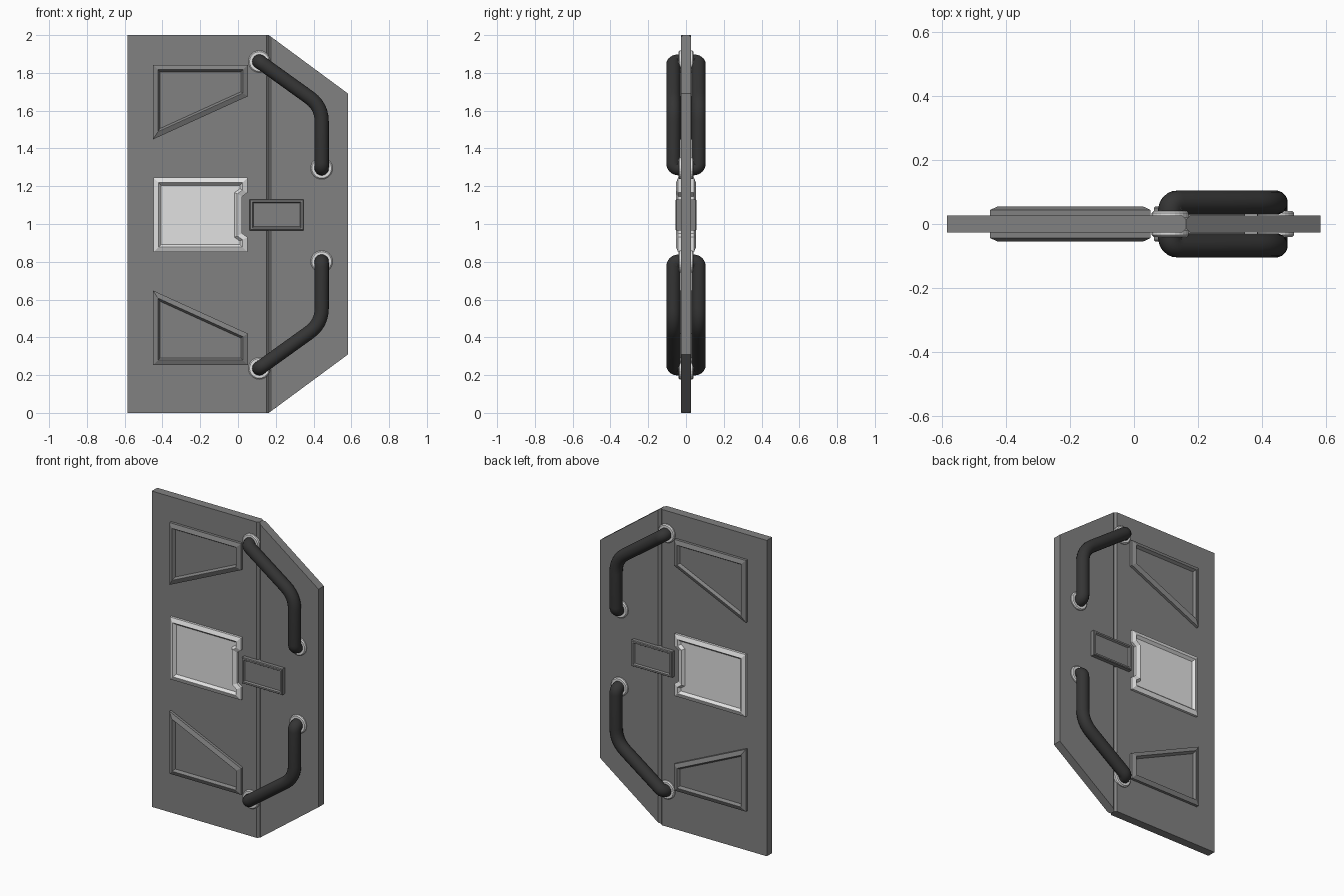
import bpy, bmesh, math
from mathutils import Vector

cube = bpy.data.objects.get("Cube")
if cube:
    bpy.data.objects.remove(cube)

MID = 1.048  # height about which the fittings are mirrored


def material(name, value, rough=0.6):
    m = bpy.data.materials.new(name)
    m.use_nodes = True
    col = (value, value, value, 1)
    m.diffuse_color = col
    bsdf = m.node_tree.nodes["Principled BSDF"]
    bsdf.inputs["Base Color"].default_value = col
    bsdf.inputs["Roughness"].default_value = rough
    return m


GREY = material("body grey", 0.22)
DARK = material("handle black", 0.035)
LIGHT = material("trim white", 0.75)
PANE = material("pane light grey", 0.58)


def add_object(name, mesh, mats, z=0.0, mirror=None):
    ob = bpy.data.objects.new(name, mesh)
    bpy.context.collection.objects.link(ob)
    ob.location.z = z
    mesh.materials.clear()
    for m in mats:
        mesh.materials.append(m)
    if mirror:
        mod = ob.modifiers.new("Mirror", "MIRROR")
        mod.use_axis = mirror
        mod.use_clip = False
        mod.use_mirror_merge = False
    return ob


def inset(poly, d):
    """Move every edge of a clockwise (x, z) outline inwards by d."""
    out = []
    for i, p in enumerate(poly):
        p = Vector(p)
        a = (p - Vector(poly[i - 1])).normalized()
        b = (Vector(poly[(i + 1) % len(poly)]) - p).normalized()
        na, nb = Vector((a.y, -a.x)), Vector((b.y, -b.x))
        out.append(p + (na + nb) * (d / (1 + na.dot(nb))))
    return out


def loft(name, levels, mats, ring_mats=None, cap_mat=0, **kw):
    """Join matching outlines, each given as (outline, y), and cap both ends."""
    bm = bmesh.new()
    rings = [[bm.verts.new((p[0], y, p[1])) for p in poly] for poly, y in levels]
    n = len(rings[0])
    for k in range(len(rings) - 1):
        for i in range(n):
            j = (i + 1) % n
            f = bm.faces.new((rings[k][i], rings[k][j], rings[k + 1][j], rings[k + 1][i]))
            f.material_index = ring_mats[k] if ring_mats else 0
    bm.faces.new(rings[0])
    bm.faces.new(rings[-1]).material_index = cap_mat
    bmesh.ops.recalc_face_normals(bm, faces=bm.faces)
    mesh = bpy.data.meshes.new(name)
    bm.to_mesh(mesh)
    bm.free()
    return add_object(name, mesh, mats, **kw)


def framed(name, outline, steps, mats, **kw):
    """Raised frame around a sunken centre; steps are (inset, height)."""
    levels = [(inset(outline, d), -h) for d, h in steps]
    return loft(name, levels, mats, **kw)


# Two door leaves with a V groove between them
T, SEAM, V = 0.027, 0.163, 0.013


def left_leaf(x):
    return [(-0.585, 2), (x, 2), (x, 0), (-0.585, 0)]


def right_leaf(x):
    drop = (x - SEAM) * 0.74
    return [(x, 2 - drop), (0.583, 1.69), (0.583, 0.31), (x, drop)]


for name, leaf, s in (("left_leaf", right_leaf, 1), ("right_leaf", left_leaf, -1)):
    loft(name, [(leaf(SEAM + s * V), -T), (leaf(SEAM), -T + V),
                (leaf(SEAM), T - V), (leaf(SEAM + s * V), T)], [GREY])

# Sloped recessed panels, above and below, on both faces
FRAME = ((0, 0.02), (0, 0.044), (0.024, 0.055), (0.026, 0.055), (0.037, 0.038))
framed("sloped_panels", [(-0.45, 0.795), (0.052, 0.795), (0.052, 0.628), (-0.45, 0.4)],
       FRAME, [GREY], z=MID, mirror=(False, True, True))

# Window with a notch beside the latch
half = [(0.05, 0.197), (0.05, 0.118), (0.022, 0.098)]
notched = [(-0.447, 0.197)] + half + [(x, -z) for x, z in reversed(half)] + [(-0.447, -0.197)]
framed("window", notched, ((0, 0.02), (0, 0.042), (0.024, 0.052), (0.026, 0.052), (0.04, 0.036)),
       [LIGHT, GREY, PANE], ring_mats=[0, 0, 0, 1], cap_mat=2,
       z=MID, mirror=(False, True, False))

# Latch across the groove
framed("latch", [(0.062, 0.082), (0.347, 0.082), (0.347, -0.082), (0.062, -0.082)],
       ((0, 0), (0, 0.05), (0.004, 0.055), (0.014, 0.055), (0.02, 0.045)),
       [GREY], z=MID, mirror=(False, True, False))

# Washers at the handle ends
ENDS = [(0.113, 0.812), (0.443, 0.247)]
for name, (cx, cz) in zip(("outer_washers", "inner_washers"), ENDS):
    def circle(r):
        return [(cx + r * math.sin(math.tau * i / 24), cz + r * math.cos(math.tau * i / 24))
                for i in range(24)]
    loft(name, [(circle(0.058), -0.02), (circle(0.058), -0.034), (circle(0.052), -0.04)],
         [LIGHT], z=MID, mirror=(False, True, True))


# Bent tube handles
def rounded(points, radii, steps=6):
    """Replace each inner corner by a curve reaching the given distance."""
    path = [points[0]]
    for i, r in enumerate(radii, 1):
        p = points[i]
        a = p + (points[i - 1] - p).normalized() * r
        b = p + (points[i + 1] - p).normalized() * r
        for k in range(steps + 1):
            t = k / steps
            path.append(a * (1 - t) ** 2 + p * 2 * t * (1 - t) + b * t * t)
    return path + [points[-1]]


(x0, z0), (x1, z1) = ENDS
OUT = -0.067
corners = [Vector(c) for c in ((x0, -0.01, z0), (x0, OUT, z0), (x1, OUT, 0.575),
                               (x1, OUT, z1), (x1, -0.01, z1))]
path = rounded(corners, (0.03, 0.08, 0.03))
curve = bpy.data.curves.new("handle_path", "CURVE")
curve.dimensions = "3D"
curve.bevel_depth = 0.038
curve.bevel_resolution = 6
curve.use_fill_caps = True
spline = curve.splines.new("POLY")
spline.points.add(len(path) - 1)
for pt, co in zip(spline.points, path):
    pt.co = (*co, 1)
helper = bpy.data.objects.new("handle_path", curve)
bpy.context.collection.objects.link(helper)
bpy.context.view_layer.update()
tube = bpy.data.meshes.new_from_object(helper.evaluated_get(bpy.context.evaluated_depsgraph_get()))
bpy.data.objects.remove(helper)
for f in tube.polygons:
    f.use_smooth = True
    f.material_index = 0
add_object("handles", tube, [DARK], z=MID, mirror=(False, True, True))
